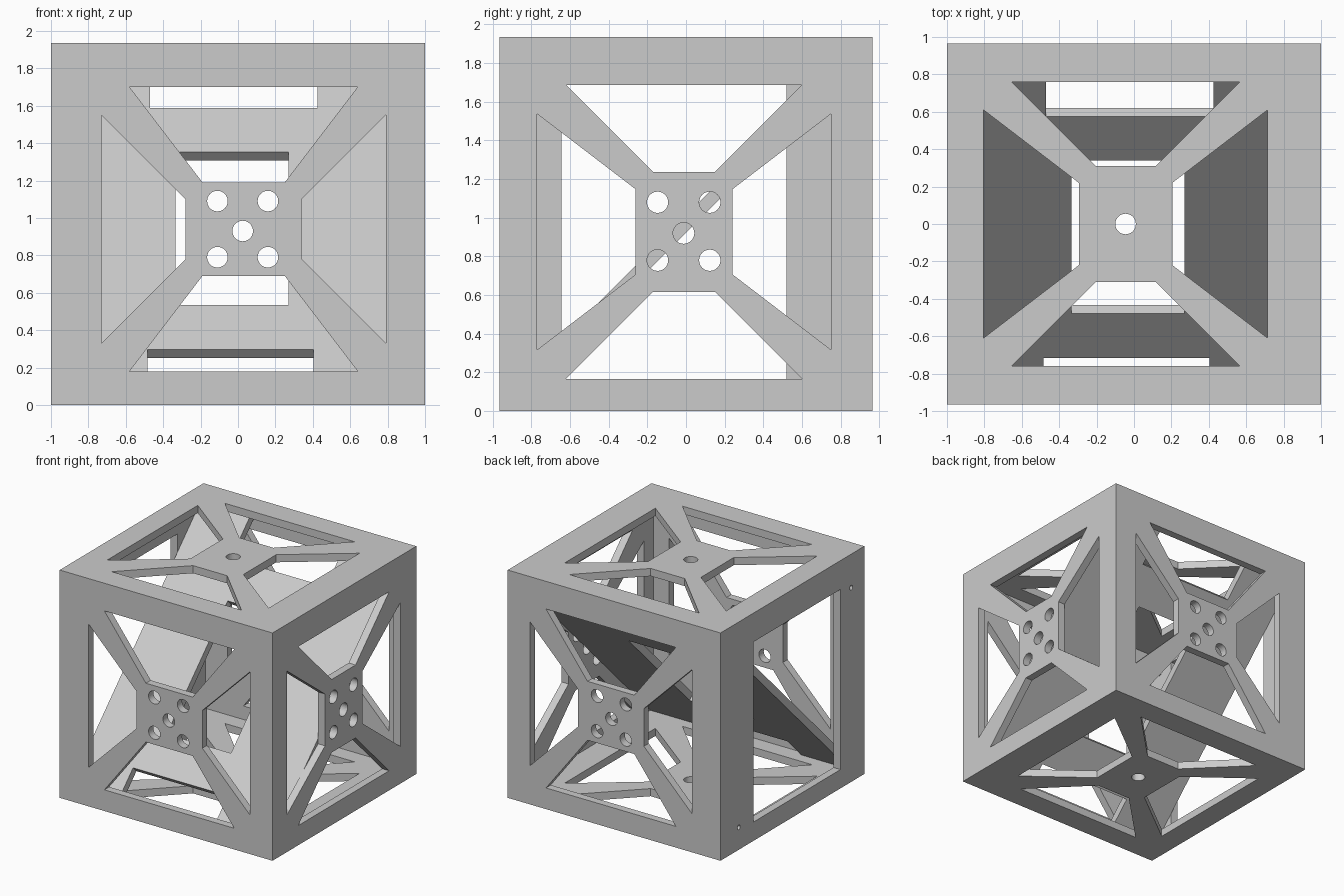
import bpy, bmesh, math
from mathutils import Vector

if "Cube" in bpy.data.objects:
    bpy.data.objects.remove(bpy.data.objects["Cube"], do_unlink=True)

grey = bpy.data.materials.new("light_grey")
grey.use_nodes = True
COLOUR = (0.6, 0.6, 0.6, 1)
grey.diffuse_color = COLOUR
grey.node_tree.nodes["Principled BSDF"].inputs["Base Color"].default_value = COLOUR

HEIGHT, DEPTH = 1.935, 1.93      # outer size, x spans 2
WALL = 0.065


def prisms(name, outlines, origin, u, v, start, end):
    """Extrude 2D outlines lying in the u-v plane from start to end along u x v."""
    origin, u, v = Vector(origin), Vector(u), Vector(v)
    n = u.cross(v).normalized()
    bm = bmesh.new()
    for outline in outlines:
        rings = [[bm.verts.new(origin + u * a + v * b + n * d) for a, b in outline]
                 for d in (start, end)]
        bm.faces.new(rings[0])
        bm.faces.new(rings[1])
        count = len(outline)
        for i in range(count):
            j = (i + 1) % count
            bm.faces.new((rings[0][i], rings[0][j], rings[1][j], rings[1][i]))
    bmesh.ops.recalc_face_normals(bm, faces=bm.faces)
    mesh = bpy.data.meshes.new(name)
    bm.to_mesh(mesh)
    bm.free()
    mesh.materials.append(grey)
    obj = bpy.data.objects.new(name, mesh)
    bpy.context.collection.objects.link(obj)
    return obj


def rect(a0, a1, b0, b1):
    return [(a0, b0), (a1, b0), (a1, b1), (a0, b1)]


def circle(a, b, r, sides=32):
    turn = 2 * math.pi / sides
    return [(a + r * math.cos(i * turn), b + r * math.sin(i * turn)) for i in range(sides)]


def cross_openings(ca, cb, near_b, near_a):
    """Four trapezoids that leave a cross-shaped brace; near = (half width, distance)."""
    out = []
    for s in (-1, 1):
        w, d = near_b
        out.append([(ca - 0.61, cb + s * 0.76), (ca + 0.61, cb + s * 0.76),
                    (ca + w, cb + s * d), (ca - w, cb + s * d)])
        w, d = near_a
        out.append([(ca + s * 0.76, cb - 0.61), (ca + s * 0.76, cb + 0.61),
                    (ca + s * d, cb + w), (ca + s * d, cb - w)])
    return out


def five_holes(ca, cb):
    spots = [(0, 0)] + [(i, j) for i in (-0.135, 0.135) for j in (-0.14, 0.16)]
    return [circle(ca + i, cb + j, 0.055) for i, j in spots]


def cut(target, cutter):
    mod = target.modifiers.new("cut", "BOOLEAN")
    mod.operation = "DIFFERENCE"
    mod.solver = "EXACT"
    mod.object = cutter
    bpy.context.view_layer.update()
    graph = bpy.context.evaluated_depsgraph_get()
    mesh = bpy.data.meshes.new_from_object(target.evaluated_get(graph))
    target.modifiers.clear()
    target.data = mesh
    bpy.data.objects.remove(cutter, do_unlink=True)


X, Y, Z = (1, 0, 0), (0, 1, 0), (0, 0, 1)
WIDE, NARROW = (0.22, 0.25), (0.16, 0.31)
half = DEPTH / 2

# Hollow frame
frame = prisms("cube_frame", [rect(-1, 1, -half, half)], (0, 0, 0), X, Y, 0, HEIGHT)
cut(frame, prisms("hollow", [rect(WALL - 1, 1 - WALL, WALL - half, half - WALL)],
                  (0, 0, 0), X, Y, WALL, HEIGHT - WALL))

# Front and back braces
cut(frame, prisms("front_back_cuts",
                  cross_openings(0.03, 0.94, WIDE, NARROW) + five_holes(0.025, 0.93),
                  (0, 0, 0), X, Z, -1.2, 1.2))

# Top and bottom braces
cut(frame, prisms("top_bottom_cuts",
                  cross_openings(-0.045, 0, NARROW, WIDE) + [circle(-0.045, 0, 0.055)],
                  (0, 0, 0), X, Y, -0.2, 2.2))

# Brace on the +x side
cut(frame, prisms("side_cuts",
                  cross_openings(-0.01, 0.927, NARROW, WIDE) + five_holes(-0.012, 0.92),
                  (0, 0, 0), Y, Z, 0.5, 1.2))

# Open window and screw holes on the -x side
cut(frame, prisms("window_cuts",
                  [rect(-0.645, 0.52, 0.16, 1.69), circle(-0.79, 1.65, 0.02, 16),
                   circle(0.72, 0.19, 0.02, 16)],
                  (0, 0, 0), Y, Z, -1.2, -0.5))

# Sloping inner plate, notched at both ends, with a window in the middle
left, right, end = WALL - 1, 1 - WALL, 0.9
outline = [(left, -end), (-0.485, -end), (-0.485, -0.693), (0.405, -0.693), (0.405, -end),
           (right, -end), (right, end), (0.425, end), (0.425, 0.597), (-0.47, 0.597),
           (-0.47, end), (left, end)]
slope = dict(origin=(0, 0, HEIGHT / 2), u=X, v=(0, 1, 1))
plate = prisms("sloping_plate", [outline], start=-0.032, end=0.032, **slope)
cut(plate, prisms("plate_window", [rect(-0.335, 0.27, -0.457, 0.362)],
                  start=-0.2, end=0.2, **slope))
